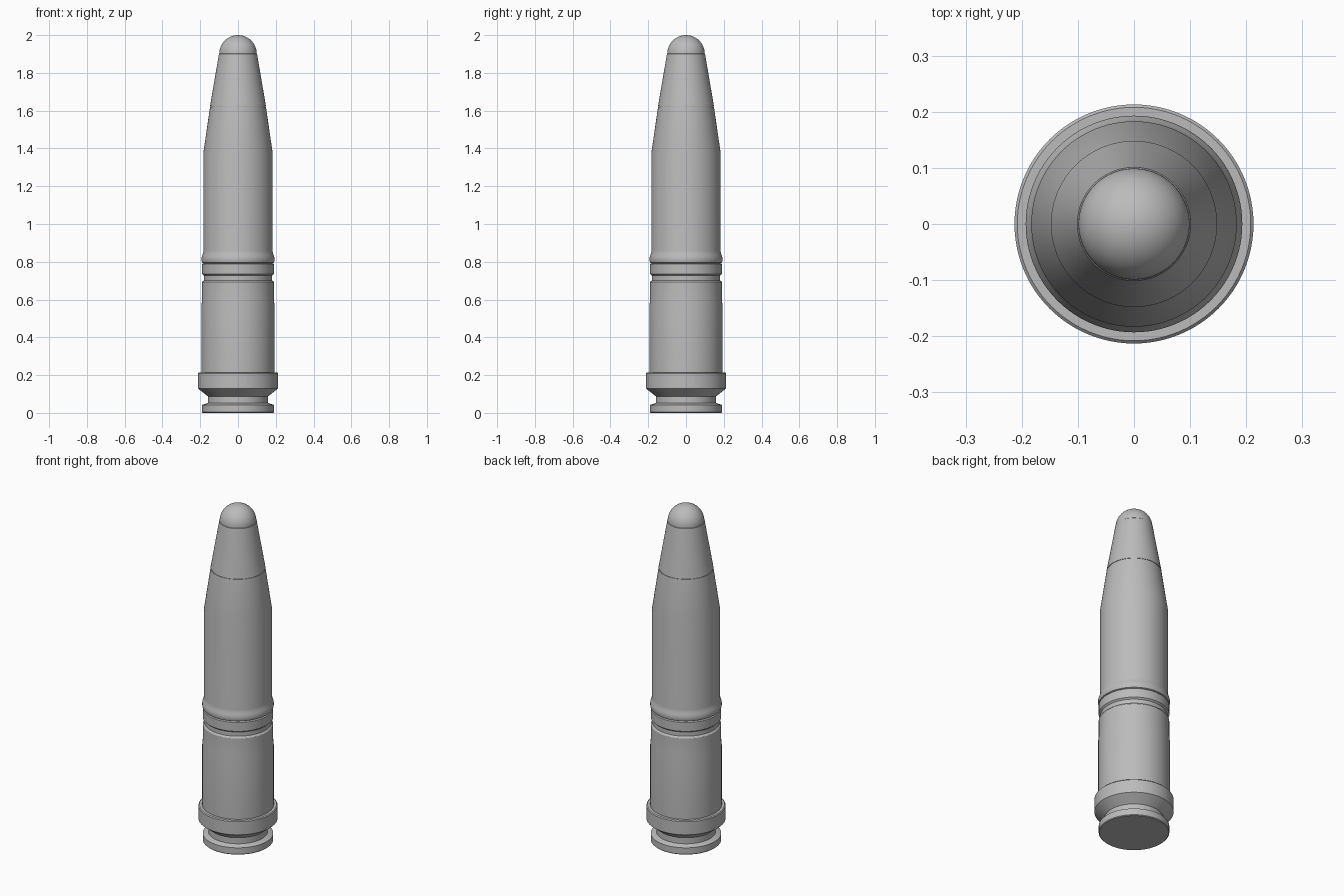
import bpy
import math

cube = bpy.data.objects.get("Cube")
if cube:
    bpy.data.objects.remove(cube, do_unlink=True)

grey = bpy.data.materials.new("metal_grey")
grey.use_nodes = True
colour = (0.5, 0.5, 0.5, 1)
grey.diffuse_color = colour
grey.node_tree.nodes["Principled BSDF"].inputs["Base Color"].default_value = colour

SIDES = 96


def lathe(name, profile):
    """Revolve (radius, z) points around z; the ends close on the axis."""
    verts, rings, faces = [], [], []
    for r, z in profile:
        start = len(verts)
        count = SIDES if r > 0 else 1
        for i in range(count):
            a = math.tau * i / SIDES
            verts.append((r * math.cos(a), r * math.sin(a), z))
        rings.append([start + i % count for i in range(SIDES)])
    for low, high in zip(rings, rings[1:]):
        for i in range(SIDES):
            j = (i + 1) % SIDES
            loop = [low[i], low[j], high[j], high[i]]
            faces.append(list(dict.fromkeys(loop)))
    # flat caps on open ends
    if profile[0][0] > 0:
        faces.append(rings[0][::-1])
    if profile[-1][0] > 0:
        faces.append(rings[-1])
    mesh = bpy.data.meshes.new(name)
    mesh.from_pydata(verts, [], faces)
    mesh.materials.append(grey)
    obj = bpy.data.objects.new(name, mesh)
    bpy.context.collection.objects.link(obj)
    bpy.ops.object.select_all(action="DESELECT")
    obj.select_set(True)
    bpy.context.view_layer.objects.active = obj
    bpy.ops.object.shade_smooth_by_angle(angle=math.radians(30))
    return obj


# Cartridge base: rim, extractor groove, belt
lathe("base_rim", [(0.186, 0), (0.19, 0.004), (0.19, 0.042), (0.16, 0.052),
                   (0.16, 0.088), (0.213, 0.13), (0.213, 0.208),
                   (0.208, 0.213), (0.193, 0.213)])

# Case wall with a slight neck and a crimp groove
lathe("case", [(0.193, 0.213), (0.193, 0.57), (0.19, 0.6), (0.19, 0.692),
               (0.187, 0.697), (0.181, 0.702), (0.181, 0.727),
               (0.19, 0.735), (0.19, 0.788), (0.183, 0.792)])

# Projectile body with a rounded driving band
lathe("projectile_body", [(0.183, 0.792), (0.19, 0.796), (0.193, 0.805),
                          (0.193, 0.82), (0.19, 0.832), (0.185, 0.845),
                          (0.183, 0.86), (0.183, 1.38), (0.148, 1.62),
                          (0.145, 1.62)])

# Nose cone and domed tip, separated by a fine seam
lathe("nose_cone", [(0.145, 1.62), (0.145, 1.624), (0.148, 1.624), (0.101, 1.9),
                    (0.099, 1.902)])
dome = [(0.099 * math.cos(a), 1.902 + 0.098 * math.sin(a))
        for a in (math.pi / 2 * i / 16 for i in range(16))]
lathe("nose_tip", dome + [(0, 2.0)])
